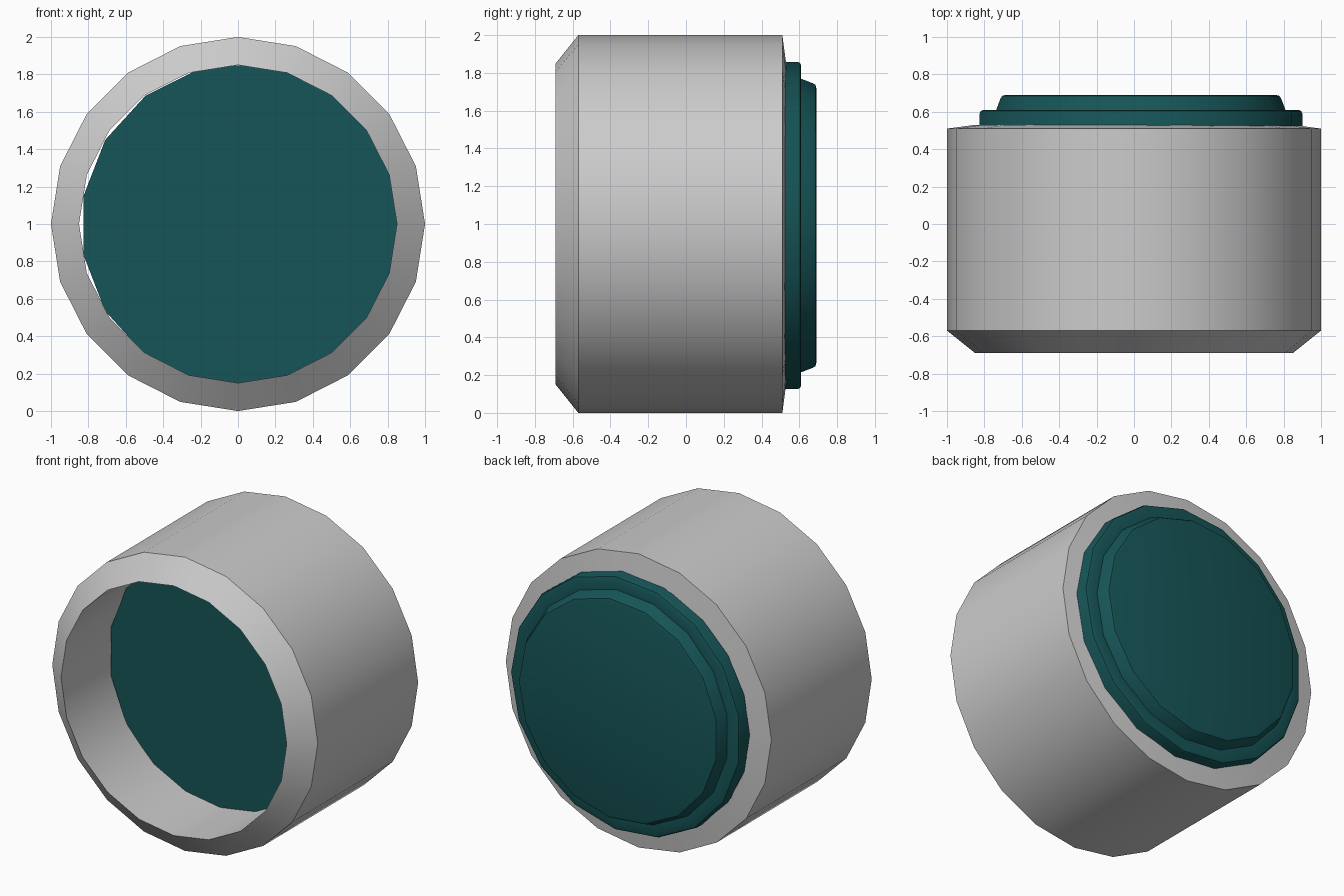
import bpy, bmesh
from math import cos, sin, pi, radians

if "Cube" in bpy.data.objects:
    bpy.data.objects.remove(bpy.data.objects["Cube"])


def lathe(name, profile, sides, cx, cz, closed, smooth_bands):
    """Spin a (radius, y) profile around the y axis."""
    bm = bmesh.new()
    rings = [[bm.verts.new((cx + r * cos(2 * pi * i / sides), y,
                            cz + r * sin(2 * pi * i / sides)))
              for i in range(sides)] for r, y in profile]
    n = len(rings)
    for k in range(n if closed else n - 1):
        a, b = rings[k], rings[(k + 1) % n]
        for i in range(sides):
            j = (i + 1) % sides
            f = bm.faces.new((a[i], a[j], b[j], b[i]))
            f.smooth = k in smooth_bands
    if not closed:
        bm.faces.new(rings[0])
        bm.faces.new(rings[-1])
    bmesh.ops.recalc_face_normals(bm, faces=bm.faces)
    me = bpy.data.meshes.new(name)
    bm.to_mesh(me)
    bm.free()
    me.set_sharp_from_angle(angle=radians(32))
    ob = bpy.data.objects.new(name, me)
    bpy.context.collection.objects.link(ob)
    return ob


# Open housing tube: inner wall, front chamfer, smooth outer wall, shallow back bevel
lathe("housing_ring",
      [(0.85, -0.69), (1.0, -0.57), (1.0, 0.51), (0.85, 0.53)],
      20, 0, 1, True, {1})

# Stepped plug, slightly off centre, reaching into the tube
plug_profile = [(0.87, -0.19), (0.87, 0.59), (0.864, 0.604), (0.85, 0.61),
                (0.78, 0.61), (0.757, 0.67), (0.748, 0.685), (0.73, 0.69)]
plug = lathe("stepped_plug", plug_profile, 17, 0.03, 0.992, False, set(range(7)))

teal = bpy.data.materials.new("teal")
teal.diffuse_color = (0.008, 0.09, 0.095, 1)
teal.use_nodes = True
teal.node_tree.nodes["Principled BSDF"].inputs["Base Color"].default_value = teal.diffuse_color
plug.data.materials.append(teal)
